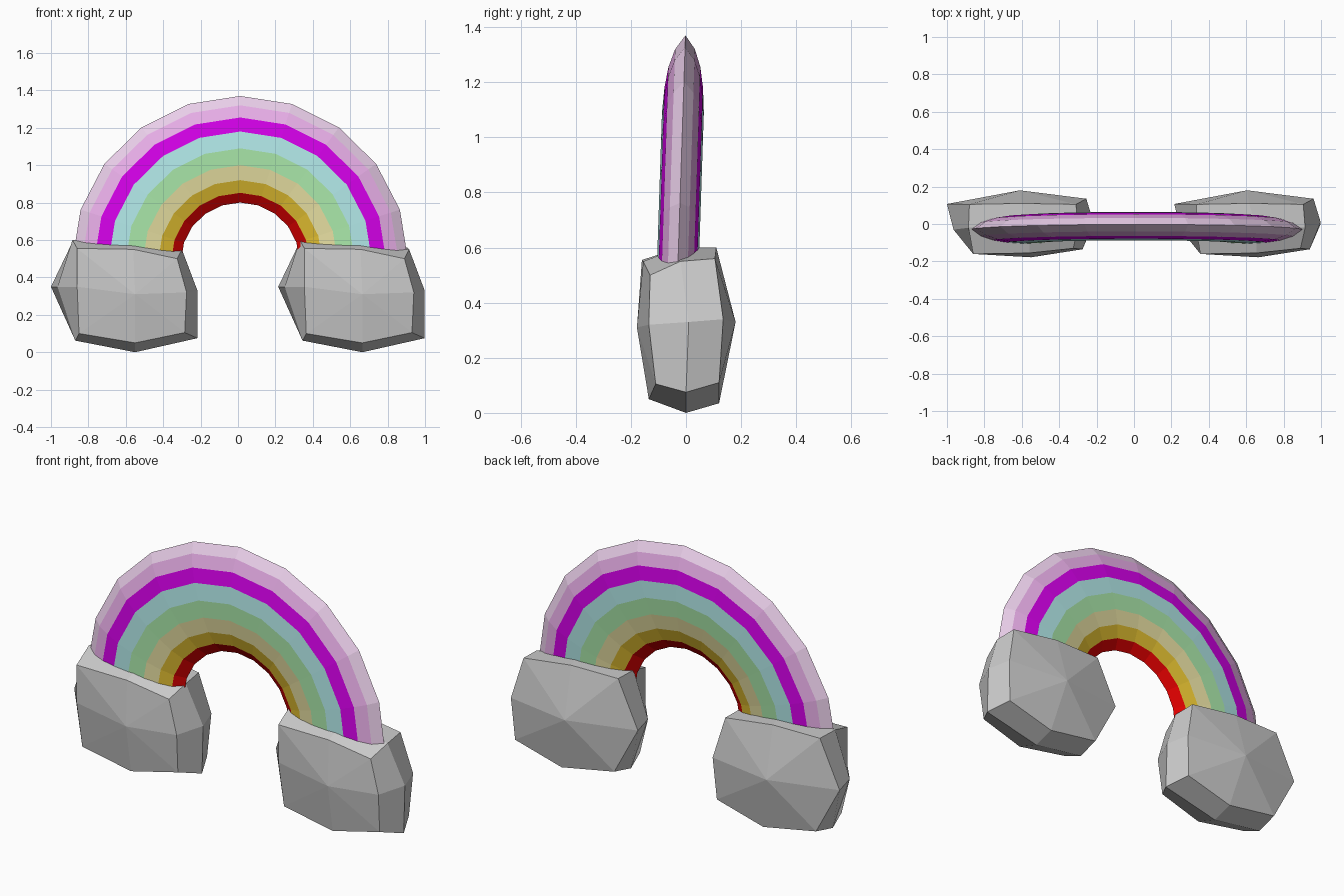
import bpy, bmesh
from math import sin, cos, pi

if "Cube" in bpy.data.objects:
    bpy.data.objects.remove(bpy.data.objects["Cube"])


def make_object(name, bm, mesh_name=None):
    bmesh.ops.recalc_face_normals(bm, faces=bm.faces[:])
    me = bpy.data.meshes.new(mesh_name or name)
    bm.to_mesh(me)
    bm.free()
    ob = bpy.data.objects.new(name, me)
    bpy.context.collection.objects.link(ob)
    return ob


# Rainbow arch: 16-sided lens section swept through a half circle
CX, CZ, STEPS = 0.012, 0.49, 10
half = [(0.88, 0), (0.83, 0.036), (0.765, 0.058), (0.69, 0.070), (0.60, 0.076),
        (0.51, 0.072), (0.43, 0.060), (0.362, 0.038), (0.31, 0)]
section = half + [(r, -y) for r, y in half[-2:0:-1]]
n = len(section)

colours = {"light_pink": (0.82, 0.62, 0.82), "pink": (0.80, 0.42, 0.80),
           "purple": (0.65, 0.0, 0.80), "cyan": (0.44, 0.80, 0.80),
           "green": (0.40, 0.80, 0.40), "yellow": (0.80, 0.74, 0.36),
           "orange": (0.76, 0.52, 0.03), "red": (0.75, 0.0, 0.0)}

bm = bmesh.new()
rings = []
for i in range(STEPS + 1):
    a = pi * i / STEPS
    ring = []
    for r, y in section:
        z = CZ + r * sin(a)
        lean = -0.002 + 0.033 * (z - 1.37)
        ring.append(bm.verts.new((CX + 1.02 * r * cos(a), y + lean, z)))
    rings.append(ring)
for r0, r1 in zip(rings, rings[1:]):
    for k in range(n):
        j = (k + 1) % n
        f = bm.faces.new((r0[k], r0[j], r1[j], r1[k]))
        f.material_index = k if k < 8 else 15 - k
for ring in (rings[0], rings[-1]):
    bm.faces.new(ring).material_index = 3
arch = make_object("rainbow_arch", bm)
for name, c in colours.items():
    m = bpy.data.materials.new(name)
    m.diffuse_color = (*c, 1)
    m.use_nodes = True
    m.node_tree.nodes["Principled BSDF"].inputs["Base Color"].default_value = m.diffuse_color
    arch.data.materials.append(m)

# Faceted stone base: three rough rings closed by a fan to a front and back point
front = [(-.86, -.16, .555), (-.56, -.155, .55), (-.325, -.13, .50), (-.275, -.135, .32),
         (-.285, -.11, .105), (-.55, -.135, .05), (-.85, -.125, .10), (-.86, -.16, .35)]
middle = [(-.885, -.02, .60), (-.56, -.02, .60), (-.30, -.02, .55), (-.217, .01, .33),
          (-.217, 0, .075), (-.55, 0, 0), (-.87, -.02, .062), (-.965, -.03, .35)]
back = [(-.88, .105, .60), (-.60, .11, .60), (-.31, .105, .56), (-.255, .135, .34),
        (-.27, .12, .11), (-.55, .12, .035), (-.86, .11, .09), (-1.0, .107, .35)]
bm = bmesh.new()
loops = [[bm.verts.new(p) for p in ring] for ring in (front, middle, back)]
for a, b in zip(loops, loops[1:]):
    for k in range(8):
        j = (k + 1) % 8
        bm.faces.new((a[k], a[j], b[j], b[k]))
for loop, tip in ((loops[0], (-.55, -.178, .31)), (loops[2], (-.61, .18, .33))):
    t = bm.verts.new(tip)
    for k in range(8):
        bm.faces.new((loop[k], loop[(k + 1) % 8], t))
left = make_object("left_stone", bm, "stone")

# Second stone is the same shape shifted across
right = bpy.data.objects.new("right_stone", left.data)
right.location.x = 1.215
bpy.context.collection.objects.link(right)
